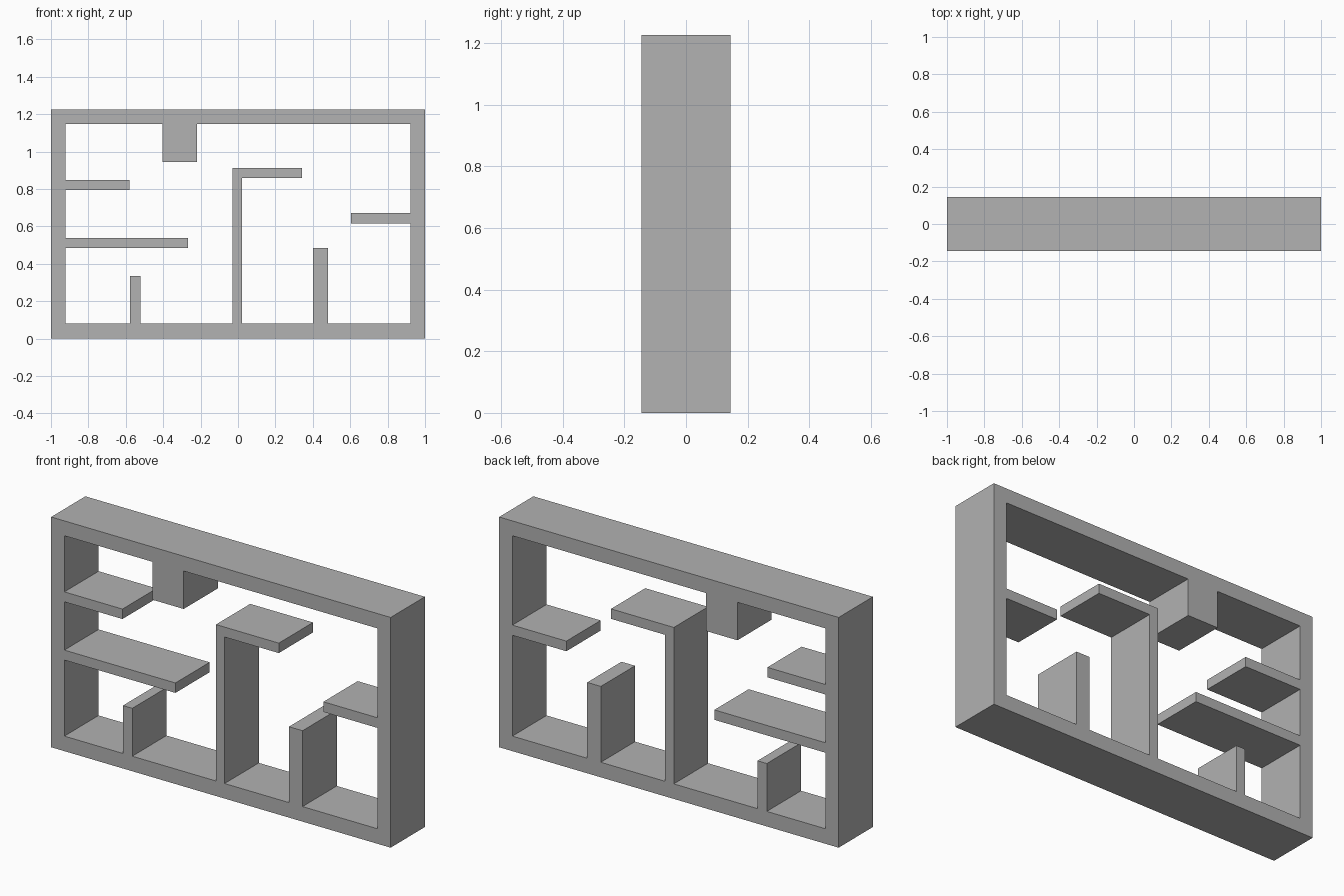
import bpy
import bmesh

DEPTH = 0.288
HALF_W, HEIGHT = 1.0, 1.226
IN_X, IN_LOW, IN_TOP = 0.922, 0.08, 1.147   # inner opening

if "Cube" in bpy.data.objects:
    bpy.data.objects.remove(bpy.data.objects["Cube"], do_unlink=True)

# Single grey finish
grey = bpy.data.materials.new("plain grey")
grey.use_nodes = True
colour = (0.445, 0.445, 0.445, 1)
grey.diffuse_color = colour
grey.node_tree.nodes["Principled BSDF"].inputs["Base Color"].default_value = colour


def rect(x0, x1, z0, z1):
    return [(x0, z0), (x1, z0), (x1, z1), (x0, z1)]


def extrude_faces(name, polygons):
    """Extrude flat XZ polygons through the full depth as one solid."""
    bm = bmesh.new()
    for poly in polygons:
        bm.faces.new([bm.verts.new((x, -DEPTH / 2, z)) for x, z in poly])
    bmesh.ops.remove_doubles(bm, verts=bm.verts[:], dist=1e-5)
    result = bmesh.ops.extrude_face_region(bm, geom=bm.faces[:], use_keep_orig=True)
    moved = [g for g in result["geom"] if isinstance(g, bmesh.types.BMVert)]
    bmesh.ops.translate(bm, verts=moved, vec=(0, DEPTH, 0))
    bmesh.ops.recalc_face_normals(bm, faces=bm.faces[:])
    mesh = bpy.data.meshes.new(name)
    bm.to_mesh(mesh)
    bm.free()
    mesh.materials.append(grey)
    obj = bpy.data.objects.new(name, mesh)
    bpy.context.collection.objects.link(obj)
    return obj


# Outer frame: a mitred ring around the opening
outer = rect(-HALF_W, HALF_W, 0, HEIGHT)
inner = rect(-IN_X, IN_X, IN_LOW, IN_TOP)
extrude_faces("outer_frame", [
    [outer[i], outer[(i + 1) % 4], inner[(i + 1) % 4], inner[i]] for i in range(4)])

# Shelves, posts and the hanging block, each butting against the frame
parts = {
    "right_upper_shelf": (-IN_X, -0.58, 0.795, 0.848),
    "right_lower_shelf": (-IN_X, -0.268, 0.485, 0.538),
    "left_shelf": (0.604, IN_X, 0.617, 0.671),
    "right_short_post": (-0.577, -0.522, IN_LOW, 0.335),
    "left_post": (0.401, 0.481, IN_LOW, 0.484),
    "hanging_block": (-0.404, -0.219, 0.945, IN_TOP),
}
for name, box in parts.items():
    extrude_faces(name, [rect(*box)])

# Central post with its overhanging arm
post_l, post_r, arm_end, arm_low, arm_top = -0.029, 0.022, 0.341, 0.86, 0.913
extrude_faces("centre_post_and_arm", [[
    (post_l, IN_LOW), (post_r, IN_LOW), (post_r, arm_low),
    (arm_end, arm_low), (arm_end, arm_top), (post_l, arm_top)]])
